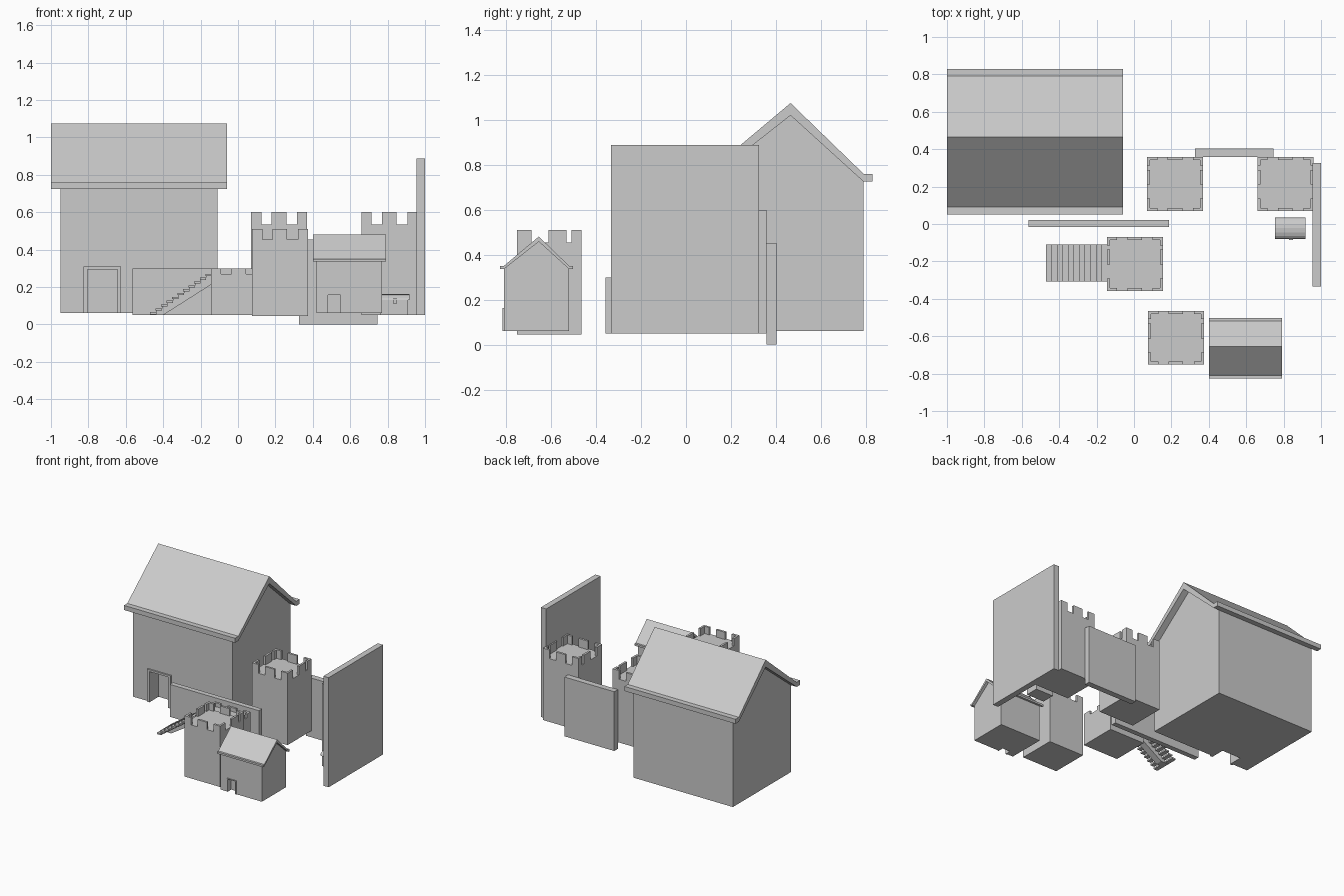
import bpy, bmesh, math
from mathutils import Vector

if "Cube" in bpy.data.objects:
    bpy.data.objects.remove(bpy.data.objects["Cube"])


def make(name, prisms):
    """Mesh from prisms: (axis, 2D outline, low, high)."""
    bm = bmesh.new()
    for axis, pts, lo, hi in prisms:
        def co(p, t):
            return {'x': (t, p[0], p[1]), 'y': (p[0], t, p[1]), 'z': (p[0], p[1], t)}[axis]
        a = [bm.verts.new(co(p, lo)) for p in pts]
        b = [bm.verts.new(co(p, hi)) for p in pts]
        bm.faces.new(a)
        bm.faces.new(b)
        for i in range(len(a)):
            j = (i + 1) % len(a)
            bm.faces.new((a[i], a[j], b[j], b[i]))
    bmesh.ops.recalc_face_normals(bm, faces=bm.faces)
    me = bpy.data.meshes.new(name)
    bm.to_mesh(me)
    bm.free()
    ob = bpy.data.objects.new(name, me)
    bpy.context.collection.objects.link(ob)
    return ob


def box(x0, x1, y0, y1, z0, z1):
    return ('z', [(x0, y0), (x1, y0), (x1, y1), (x0, y1)], z0, z1)


def house(name, origin, s):
    # gabled body
    body = make(name + "_walls", [('x', [(-.35, 0), (.35, 0), (.35, .67), (.025, .965), (-.35, .67)], -.42, .42)])
    # doorway recess
    cutter = make(name + "_door_cutter", [box(-.275, -.115, -.5, -.25, -.1, .235)])
    cutter.hide_render = True
    cutter.hide_viewport = True
    cutter.display_type = 'WIRE'
    # roof shell with flat eaves
    roof = make(name + "_roof", [('x', [(-.39, .665), (-.35, .665), (.025, .96), (.35, .665), (.39, .665),
                                        (.39, .70), (.35, .70), (.025, 1.015), (-.35, .70), (-.39, .70)], -.47, .47)])
    # door surround
    frame = make(name + "_door_frame", [('y', [(-.295, 0), (-.275, 0), (-.275, .235), (-.115, .235), (-.115, 0),
                                               (-.095, 0), (-.095, .25), (-.295, .25)], -.362, -.345)])
    for ob in (body, cutter, roof, frame):
        ob.location = origin
        ob.scale = (s, s, s)
    mod = body.modifiers.new("doorway", 'BOOLEAN')
    mod.operation = 'DIFFERENCE'
    mod.solver = 'EXACT'
    mod.object = cutter


def tower(name, x, y, z, top):
    w, d, t = .30, .288, .016
    h = top - z
    f = h * .88                     # roof deck level
    parts = [box(0, w, 0, d, 0, f)]
    # corner merlons
    for right in (0, 1):
        for back in (0, 1):
            cx, cy = .055, (.045 if back else .065)
            outline = [(0, 0), (cx, 0), (cx, t), (t, t), (t, cy), (0, cy)]
            parts.append(('z', [(w - p if right else p, d - q if back else q) for p, q in outline], f, h))
    # middle merlons
    for q in (0, d - t):
        parts.append(box(.11, .188, q, q + t, f, h))
    for p in (0, w - t):
        parts.append(box(p, p + t, .14, .22, f, h))
    make(name, parts).location = (x, y, z)


house("large_house", (-.53, .44, .06), 1.0)
house("small_house", (.595, -.665, .06), .415)

tower("back_left_tower", .07, .07, .05, .60)
tower("back_right_tower", .66, .07, .05, .60)
tower("stair_tower", -.145, -.357, .05, .30)
tower("front_tower", .075, -.752, .045, .51)

# freestanding walls
make("low_wall", [box(-.565, .188, -.017, .022, .05, .298)])
make("back_wall", [box(.325, .747, .358, .403, 0, .453)])
make("tall_side_wall", [box(.955, 1.0, -.333, .325, .05, .888)])

# open stair: treads over a central stringer
n, run, rise = 11, .0295, .0205
treads = []
for i in range(n):
    x, z = -.47 + i * run, .054 + i * rise
    treads.append(box(x, x + run + .004, -.307, -.11, z, z + .012))
make("stair_treads", treads)
saw = [(-.40, .05), (-.465, .05)]
for i in range(n):
    x, z = -.465 + i * run, .054 + i * rise
    saw += [(x, z + .004), (x + run, z + .004)]
saw.append((-.145 + .005, .215))
make("stair_stringer", [('y', saw, -.235, -.183)])

# small chest with rounded lid and latch
make("chest_body", [box(.76, .91, -.073, .028, .05, .13)])
arc = [(-.0225 - .0575 * math.cos(a), .13 + .032 * math.sin(a))
       for a in (math.pi * i / 8 for i in range(9))]
make("chest_lid", [('x', arc, .753, .918)])
make("chest_latch", [box(.828, .85, -.085, -.07, .112, .14)])
